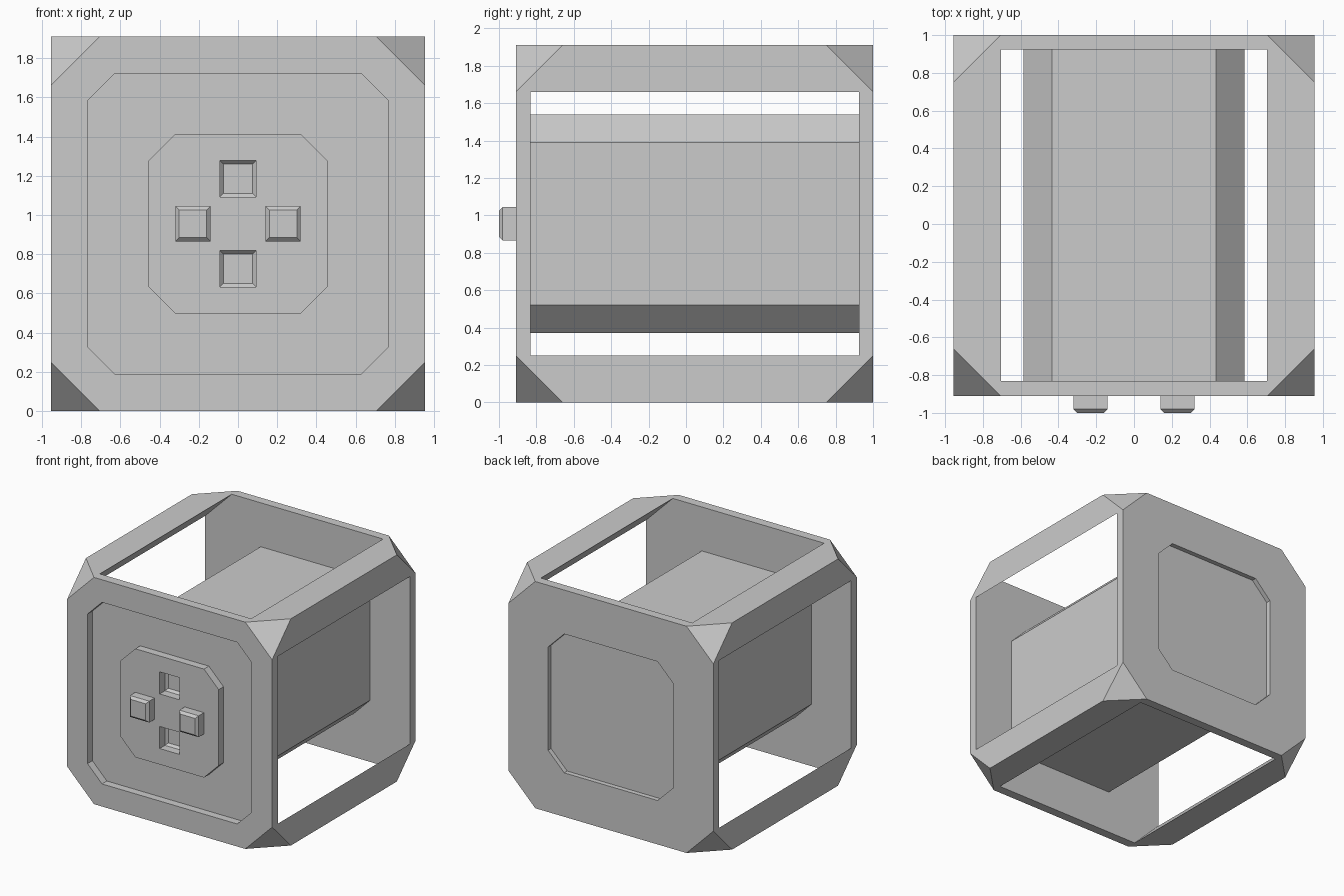
import bpy, bmesh
from mathutils import Vector
from itertools import product

if "Cube" in bpy.data.objects:
    bpy.data.objects.remove(bpy.data.objects["Cube"])

H = 0.955                 # half size of the box, also its centre height
Y0, Y1 = -0.91, 1.0       # outer front and back
IN0, IN1 = -0.832, 0.924  # inner faces of the end plates
CUT = 0.25                # corner truncation


def octagon(h, c):
    a = h - c
    return [(-a, -h), (a, -h), (h, -a), (h, a), (a, h), (-a, h), (-h, a), (-h, -a)]


def square(h):
    return [(-h, -h), (h, -h), (h, h), (-h, h)]


def make_object(name, bm):
    bmesh.ops.recalc_face_normals(bm, faces=bm.faces[:])
    mesh = bpy.data.meshes.new(name)
    bm.to_mesh(mesh)
    bm.free()
    obj = bpy.data.objects.new(name, mesh)
    bpy.context.collection.objects.link(obj)
    return obj


def loft(name, sections, x=0, z=0):
    """Solid through (y, outline) sections, offset from the box centre."""
    bm = bmesh.new()
    rings = [[bm.verts.new((x + u, y, H + z + v)) for u, v in pts] for y, pts in sections]
    bm.faces.new(rings[0])
    bm.faces.new(rings[-1])
    n = len(rings[0])
    for a, b in zip(rings, rings[1:]):
        for i in range(n):
            j = (i + 1) % n
            bm.faces.new((a[i], a[j], b[j], b[i]))
    return make_object(name, bm)


def cut(obj, cutter):
    mod = obj.modifiers.new("cut", 'BOOLEAN')
    mod.operation = 'DIFFERENCE'
    mod.solver = 'EXACT'
    mod.object = cutter
    bpy.context.view_layer.objects.active = obj
    bpy.ops.object.modifier_apply(modifier=mod.name)


# outer box with its eight corners sliced off
bm = bmesh.new()
bmesh.ops.create_cube(bm, size=1)
mid = Vector((0, (Y0 + Y1) / 2, H))
for v in bm.verts:
    v.co = mid + v.co * 2 * H
for s in product((-1, 1), repeat=3):
    n = Vector(s)
    bmesh.ops.bisect_plane(bm, geom=bm.verts[:] + bm.edges[:] + bm.faces[:],
                           plane_co=mid + n * (H - CUT / 3), plane_no=n, clear_outer=True)
    bmesh.ops.holes_fill(bm, edges=[e for e in bm.edges if e.is_boundary], sides=0)
frame = make_object("frame", bm)

# hollow interior leaves two end plates and four triangular rails
big = 1.2
hollow = octagon(big, 2 * big - (2 * H - CUT))
front_recess = octagon(0.765, 0.135)
back_recess = octagon(0.585, 0.15)
cutters = [
    loft("cutter_hollow", [(IN0, hollow), (IN1, hollow)]),
    loft("cutter_front", [(-1.1, front_recess), (-0.845, front_recess)]),
    loft("cutter_back", [(0.96, back_recess), (1.1, back_recess)]),
]
for c in cutters:
    cut(frame, c)

# central core and raised front panel
core = loft("core", [(IN0 - 0.004, octagon(0.585, 0.15)), (IN1 + 0.006, octagon(0.585, 0.15))])
panel = loft("front_panel", [(Y0, octagon(0.457, 0.137)), (-0.838, octagon(0.457, 0.137))])

# connector: sockets above and below, pegs left and right
for s in (-1, 1):
    socket = loft("cutter_socket", [(-1.05, square(0.093)), (-0.84, square(0.093)),
                                    (-0.82, square(0.075))], z=s * 0.23)
    cutters.append(socket)
    for part in (frame, core, panel):
        cut(part, socket)
    loft("peg_left" if s < 0 else "peg_right",
         [(-0.9, square(0.09)), (-0.98, square(0.09)), (-1.0, square(0.07))], x=s * 0.23)

for c in cutters:
    bpy.data.objects.remove(c)
